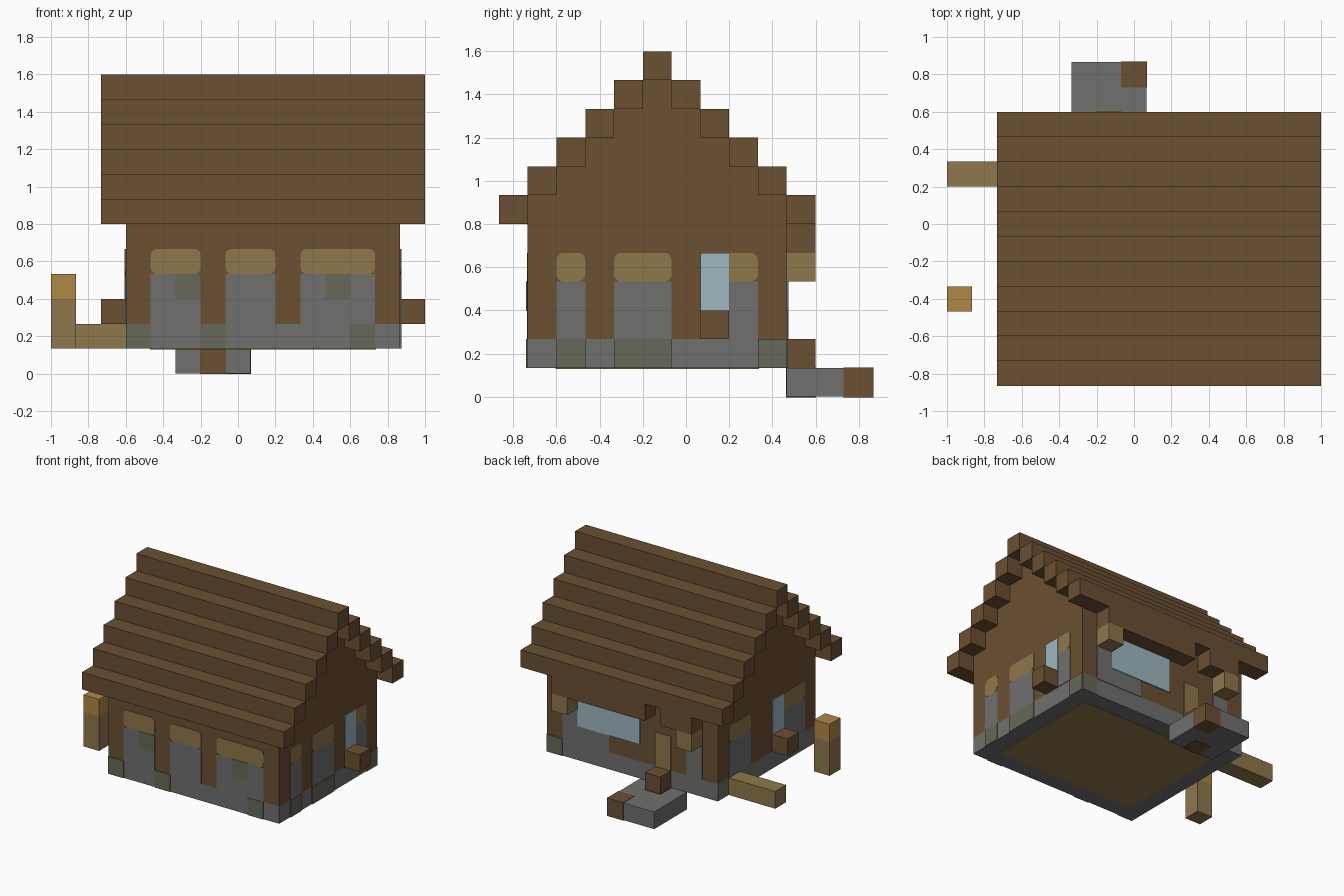
import bpy, bmesh, math
from mathutils import Vector, Matrix

U = 2 / 15                       # edge of one building block
ORIGIN = Vector((-7.5 * U, -6.5 * U, 0))

old = bpy.data.objects.get("Cube")
if old:
    bpy.data.objects.remove(old, do_unlink=True)


def linear(v):
    v /= 255
    return v / 12.92 if v <= 0.04045 else ((v + 0.055) / 1.055) ** 2.4


def material(name, r, g, b):
    mat = bpy.data.materials.new(name)
    col = (linear(r), linear(g), linear(b), 1)
    mat.use_nodes = True
    mat.diffuse_color = col
    bsdf = mat.node_tree.nodes["Principled BSDF"]
    bsdf.inputs["Base Color"].default_value = col
    bsdf.inputs["Roughness"].default_value = 0.9
    return mat


BROWN = material("dark wood", 107, 80, 50)
STONE = material("stone", 112, 112, 111)
MOSS = material("mossy stone", 101, 105, 87)
TAN = material("light wood", 143, 119, 75)
LAMP = material("lamp orange", 176, 135, 68)
GLASS = material("window glass", 157, 183, 192)


def finish(name, bm, mat):
    bmesh.ops.recalc_face_normals(bm, faces=bm.faces)
    mesh = bpy.data.meshes.new(name)
    bm.to_mesh(mesh)
    bm.free()
    mesh.materials.append(mat)
    obj = bpy.data.objects.new(name, mesh)
    bpy.context.collection.objects.link(obj)
    return obj


def block(name, start, size, mat, grow=0.0):
    """Box given by its first cell and its size in cells."""
    bm = bmesh.new()
    bmesh.ops.create_cube(bm, size=1)
    dims = Vector(size) * U
    centre = ORIGIN + Vector(start) * U + dims / 2
    bm.transform(Matrix.Translation(centre)
                 @ Matrix.Diagonal((*(dims + Vector((grow,) * 3)), 1)))
    return finish(name, bm, mat)


def prism(name, points, push, mat):
    """Flat outline pushed out into a solid."""
    bm = bmesh.new()
    face = bm.faces.new([bm.verts.new(p) for p in points])
    new = bmesh.ops.extrude_face_region(bm, geom=[face])["geom"]
    bmesh.ops.translate(bm, vec=push,
                        verts=[v for v in new if isinstance(v, bmesh.types.BMVert)])
    return finish(name, bm, mat)


# Outer wall planes: fixed axis, cell coordinate, outward direction
WALLS = {"front": (1, 1, -1), "back": (1, 10, 1),
         "left": (0, 14, 1), "right": (0, 3, -1)}


def plate(name, wall, a, k, wide, high, mat, thick=0.004, radius=0.0):
    """Thin wall plate; optional rounded corners."""
    axis, plane, out = WALLS[wall]
    outline = []
    corners = ((a + wide, k + high, -1, -1), (a, k + high, 1, -1),
               (a, k, 1, 1), (a + wide, k, -1, 1))
    for n, (ca, ck, sa, sk) in enumerate(corners):
        for step in range(5 if radius else 1):
            t = math.pi / 2 * (n + step / 4)
            outline.append((ca + radius * (sa + math.cos(t)),
                            ck + radius * (sk + math.sin(t)))
                           if radius else (ca, ck))
    points = []
    for pa, pk in outline:
        cell = Vector((pa, pa, pk))
        cell[axis] = plane
        points.append(ORIGIN + cell * U)
    push = Vector((0, 0, 0))
    push[axis] = out * thick
    return prism(f"{wall}_{name}", points, push, mat)


def arch(wall, a, wide):
    """Stone infill with a light wood head."""
    plate("infill", wall, a, 2, wide, 2, STONE)
    plate("infill_head", wall, a, 4, wide, 1, TAN, radius=0.25)


# Foundation, floor underside and stepped gable body
block("foundation", (3, 1, 1), (11, 9, 1), STONE)
block("floor_boards", (4, 2, 1), (9, 7, 0.5), TAN, 0.008)
profile = [(1, 2)]
for j in range(1, 10):
    top = 11 - abs(j - 5)
    profile += [(j, top), (j + 1, top)]
profile.append((10, 2))
prism("gable_body", [ORIGIN + Vector((3, j, k)) * U for j, k in profile],
      Vector((11 * U, 0, 0)), BROWN)

# Roof: ridge and stepped courses on both slopes
block("roof_ridge", (2, 5, 11), (13, 1, 1), BROWN)
for n in range(1, 6):
    for side, j in (("front", 5 - n), ("back", 5 + n)):
        block(f"{side}_roof_course", (2, j, 11 - n), (13, 1, 1), BROWN)

# Beam under the back eave, open above the door
block("back_eave_beam_long", (7, 10, 5), (6, 1, 1), BROWN)
block("back_eave_beam_short", (4, 10, 5), (2, 1, 1), BROWN)
for i in (4, 12):
    block("eave_bracket", (i, 10, 4), (1, 1, 1), TAN)

# Infill panels between the posts
for i, wide in ((4, 2), (7, 2), (10, 3)):
    arch("front", i, wide)
for j, wide in ((2, 1), (4, 2), (7, 2)):
    arch("left", j, wide)
for j, wide in ((2, 3), (7, 2)):
    arch("right", j, wide)
plate("infill", "back", 4, 2, 1, 2, STONE)
plate("infill", "back", 12, 2, 1, 2, STONE)
plate("infill_low", "back", 10, 2, 2, 1, STONE)

# Windows, door and sills
plate("window", "left", 7, 3, 1, 2, GLASS, 0.008)
plate("window", "right", 4, 3, 1, 2, GLASS, 0.008)
plate("window", "back", 8, 3, 4, 2, GLASS, 0.008)
plate("door", "back", 6, 2, 1, 2, TAN, 0.008)
block("left_sill", (14, 7, 2), (1, 1, 1), BROWN)
block("right_sill", (2, 4, 2), (1, 1, 1), BROWN)

# Mossy stones
for wall, a, k, wide in (("front", 3, 1, 1), ("front", 5, 3, 1), ("front", 6, 1, 1),
                         ("front", 11, 3, 1), ("front", 12, 1, 1),
                         ("left", 2, 1, 1), ("left", 4, 1, 2), ("left", 9, 1, 1),
                         ("back", 13, 1, 1)):
    plate("moss", wall, a, k, wide, 1, MOSS, 0.007)

# Doorstep at the back
block("doorstep", (5, 10, 0), (3, 3, 1), STONE)
block("doorstep_corner", (7, 12, 0), (1, 1, 1), BROWN, 0.006)
block("doorstep_inset", (6, 10, 0), (1, 1, 1), BROWN, 0.006)
block("door_stair", (6, 10, 1), (1, 1, 1), BROWN)

# Side beam and lamp post
block("side_beam", (0, 8, 1), (3, 1, 1), TAN)
block("lamp_post", (0, 3, 1), (1, 1, 2), TAN)
block("lamp", (0, 3, 3), (1, 1, 1), LAMP)
